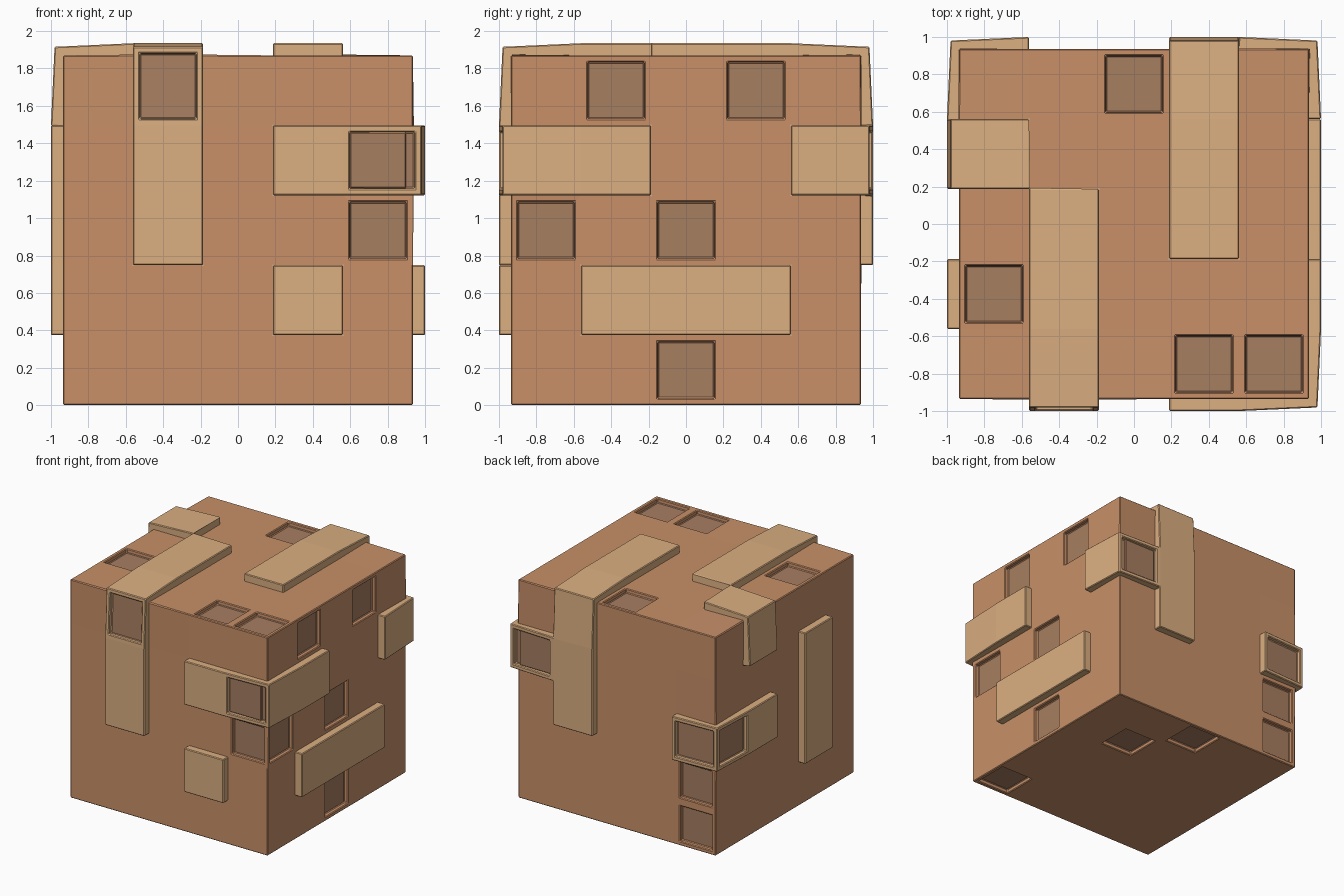
import bpy, bmesh
from mathutils import Vector

if "Cube" in bpy.data.objects:
    bpy.data.objects.remove(bpy.data.objects["Cube"])

SIZE, N = 1.87, 5
H, CELL = SIZE / 2, SIZE / N
RAISE, RIM, DEPTH = 0.065, 0.035, 0.035

# Cells are given per side as (u, v), -2..2, using the two remaining axes in x, y, z order
PLATES = {
    (1, -1): [(-1, 2), (-1, 1), (-1, 0), (1, 1), (2, 1), (1, -1)],           # front
    (0, 1): [(-2, 1), (-1, 1), (2, 1), (-1, -1), (0, -1), (1, -1)],          # right
    (2, 1): [(-1, -2), (-1, -1), (-1, 0), (-2, 1), (1, 0), (1, 1), (1, 2)],  # top
    (1, 1): [(1, 2), (1, 1), (1, 0), (2, 1), (-2, 0)],                       # back
    (0, -1): [(1, 2), (2, 0), (1, 0), (-1, 1), (-1, 0), (-1, -1)],           # left
}
RECESSES = {
    (1, -1): [(-1, 2), (2, 1), (2, 0)],
    (0, 1): [(-1, 2), (1, 2), (-2, 0), (0, 0), (0, -2)],
    (2, 1): [(0, 2), (-2, -1), (1, -2), (2, -2)],
    (1, 1): [(2, 1), (-2, 0), (-2, -1), (-2, -2)],
    (0, -1): [(2, 0)],
    (2, -1): [(1, 1), (0, 2), (2, -2)],
}


def material(name, color):
    m = bpy.data.materials.new(name)
    m.diffuse_color = (*color, 1)
    m.use_nodes = True
    m.node_tree.nodes["Principled BSDF"].inputs["Base Color"].default_value = m.diffuse_color
    return m


def pick(bm, table):
    """Full-size cell faces listed in the table."""
    found = []
    bm.normal_update()
    for f in bm.faces:
        if f.calc_area() < 0.1:
            continue
        axis = max(range(3), key=lambda a: abs(f.normal[a]))
        sign = 1 if f.normal[axis] > 0 else -1
        c = f.calc_center_median()
        cell = tuple(round(c[a] / CELL) for a in range(3) if a != axis)
        if cell in table.get((axis, sign), []):
            found.append(f)
    return found


# Gridded cube
bm = bmesh.new()
bmesh.ops.create_cube(bm, size=SIZE)
bmesh.ops.subdivide_edges(bm, edges=bm.edges[:], cuts=N - 1, use_grid_fill=True)

# Raised plates, pushed out along the averaged normals so they thin at corners
ext = bmesh.ops.extrude_face_region(bm, geom=pick(bm, PLATES))
for v in [g for g in ext["geom"] if isinstance(g, bmesh.types.BMVert)]:
    n = Vector([(1 if c > 0 else -1) if abs(c) > H - 0.001 else 0 for c in v.co])
    v.co += n.normalized() * RAISE
for f in bm.faces:
    if any(abs(c) > H + 0.001 for v in f.verts for c in v.co):
        f.material_index = 1

# Square recesses with a rim
wells = pick(bm, RECESSES)
bmesh.ops.inset_individual(bm, faces=wells, thickness=RIM, use_even_offset=True)
bmesh.ops.inset_individual(bm, faces=wells, thickness=0.002, depth=-DEPTH, use_even_offset=True)
for f in wells:
    f.material_index = 2

bmesh.ops.translate(bm, verts=bm.verts[:], vec=(0, 0, H))
bmesh.ops.recalc_face_normals(bm, faces=bm.faces[:])
mesh = bpy.data.meshes.new("panelled_block")
bm.to_mesh(mesh)
bm.free()

for m in (material("block_brown", (0.58, 0.28, 0.14)),
          material("plate_tan", (0.71, 0.43, 0.22)),
          material("recess_brown", (0.39, 0.21, 0.12))):
    mesh.materials.append(m)
block = bpy.data.objects.new("panelled_block", mesh)
bpy.context.collection.objects.link(block)

# Fine chamfer on the sharp edges
bev = block.modifiers.new("chamfer", "BEVEL")
bev.width, bev.segments = 0.006, 1
bev.limit_method, bev.angle_limit = "ANGLE", 0.6
